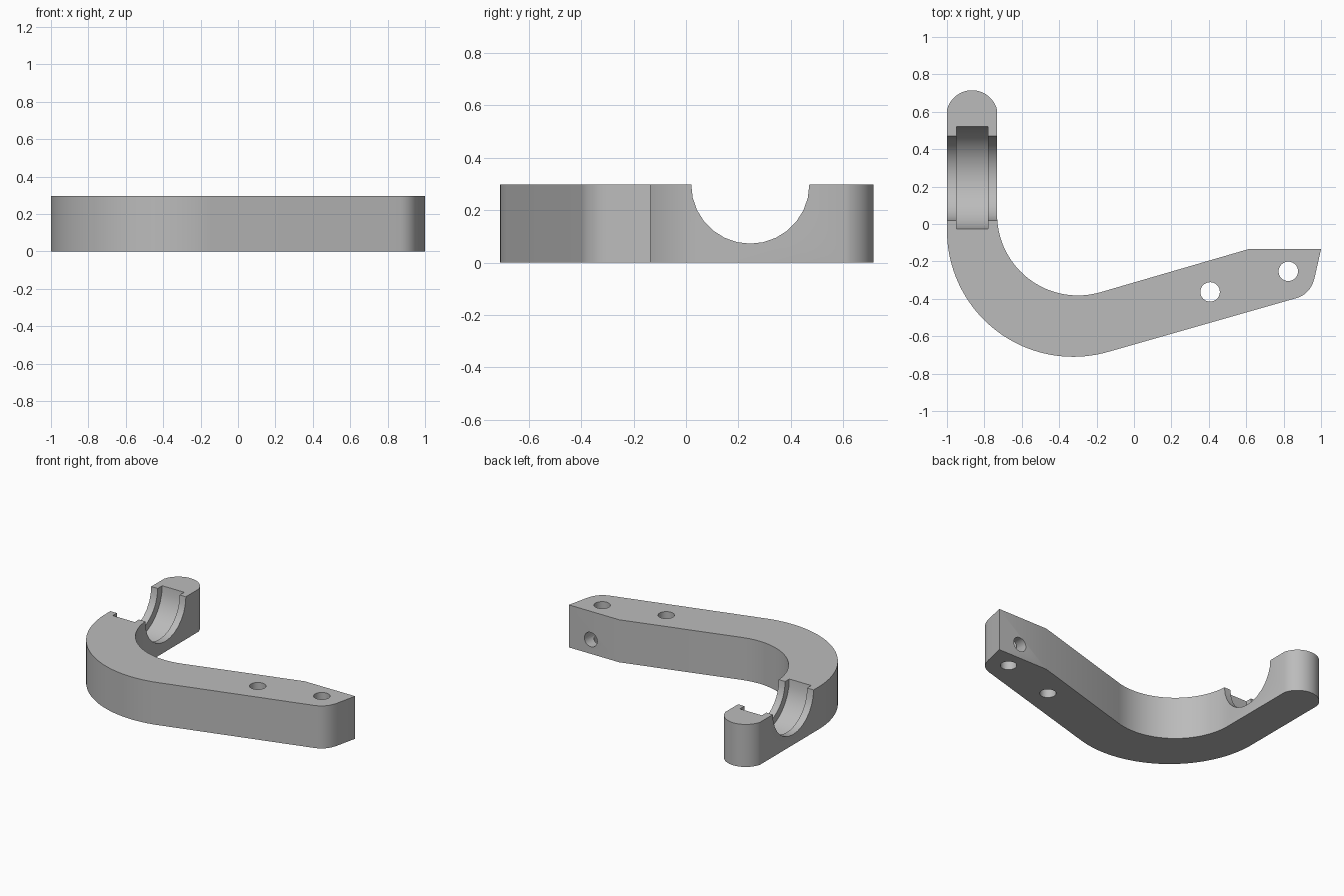
import bpy, bmesh, math
from math import radians, cos, sin
from mathutils import Matrix, Vector

cube = bpy.data.objects.get("Cube")
if cube:
    bpy.data.objects.remove(cube)

HEIGHT = 0.297

grey = bpy.data.materials.new("plain grey")
grey.use_nodes = True
grey.diffuse_color = (0.5, 0.5, 0.5, 1)
grey.node_tree.nodes["Principled BSDF"].inputs["Base Color"].default_value = (0.5, 0.5, 0.5, 1)


def arc(cx, cy, r, start, end, n):
    angles = [radians(start + (end - start) * i / n) for i in range(n + 1)]
    return [(cx + r * cos(a), cy + r * sin(a)) for a in angles]


def fillet(a, b, c, n):
    pts = []
    for i in range(n + 1):
        t = i / n
        pts.append(tuple(Vector(a) * (1 - t) ** 2 + Vector(b) * 2 * t * (1 - t) + Vector(c) * t * t))
    return pts


def add_object(name, bm):
    bmesh.ops.recalc_face_normals(bm, faces=bm.faces)
    mesh = bpy.data.meshes.new(name)
    bm.to_mesh(mesh)
    bm.free()
    mesh.materials.append(grey)
    obj = bpy.data.objects.new(name, mesh)
    bpy.context.collection.objects.link(obj)
    return obj


def cutter(name, centre, axis, radius, length, sides):
    bm = bmesh.new()
    turn = Vector((0, 0, 1)).rotation_difference(Vector(axis)).to_matrix().to_4x4()
    bmesh.ops.create_cone(bm, cap_ends=True, segments=sides, radius1=radius, radius2=radius,
                          depth=length, matrix=Matrix.Translation(centre) @ turn)
    obj = add_object(name, bm)
    obj.hide_render = True
    return obj


# Hook outline: outer bend, blunt tail, inner bend, rounded tip
outline = arc(-0.325, -0.035, 0.675, 180, 286, 40)
outline += fillet((0.865, -0.397), (0.945, -0.375), (0.966, -0.285), 10)
outline += [(1.0, -0.135), (0.61, -0.135)]
outline += arc(-0.3, 0.05, 0.432, 286, 180, 36)
outline += arc(-0.866, 0.577, 0.138, 14, 166, 24)

bm = bmesh.new()
base = bm.faces.new([bm.verts.new((x, y, 0)) for x, y in outline])
top = bmesh.ops.extrude_face_region(bm, geom=[base])
bmesh.ops.translate(bm, vec=(0, 0, HEIGHT),
                    verts=[v for v in top["geom"] if isinstance(v, bmesh.types.BMVert)])
hook = add_object("curved_arm", bm)

# Stepped saddle, two upright bolt holes and a cross hole in the tail
cutters = [
    cutter("saddle_cutter", (-0.866, 0.245, HEIGHT), (1, 0, 0), 0.225, 0.4, 28),
    cutter("groove_cutter", (-0.865, 0.247, HEIGHT), (1, 0, 0), 0.273, 0.17, 32),
    cutter("middle_hole_cutter", (0.407, -0.363, 0.15), (0, 0, 1), 0.052, 0.6, 32),
    cutter("tail_hole_cutter", (0.825, -0.253, 0.15), (0, 0, 1), 0.052, 0.6, 32),
    cutter("cross_hole_cutter", (0.83, -0.15, 0.1), (0, 1, 0), 0.05, 0.2, 32),
]
bpy.context.view_layer.objects.active = hook
hook.select_set(True)
for tool in cutters:
    mod = hook.modifiers.new(tool.name, "BOOLEAN")
    mod.operation = "DIFFERENCE"
    mod.solver = "EXACT"
    mod.object = tool
    bpy.ops.object.modifier_apply(modifier=mod.name)
for tool in cutters:
    bpy.data.objects.remove(tool)

bpy.ops.object.shade_smooth_by_angle(angle=radians(30))
